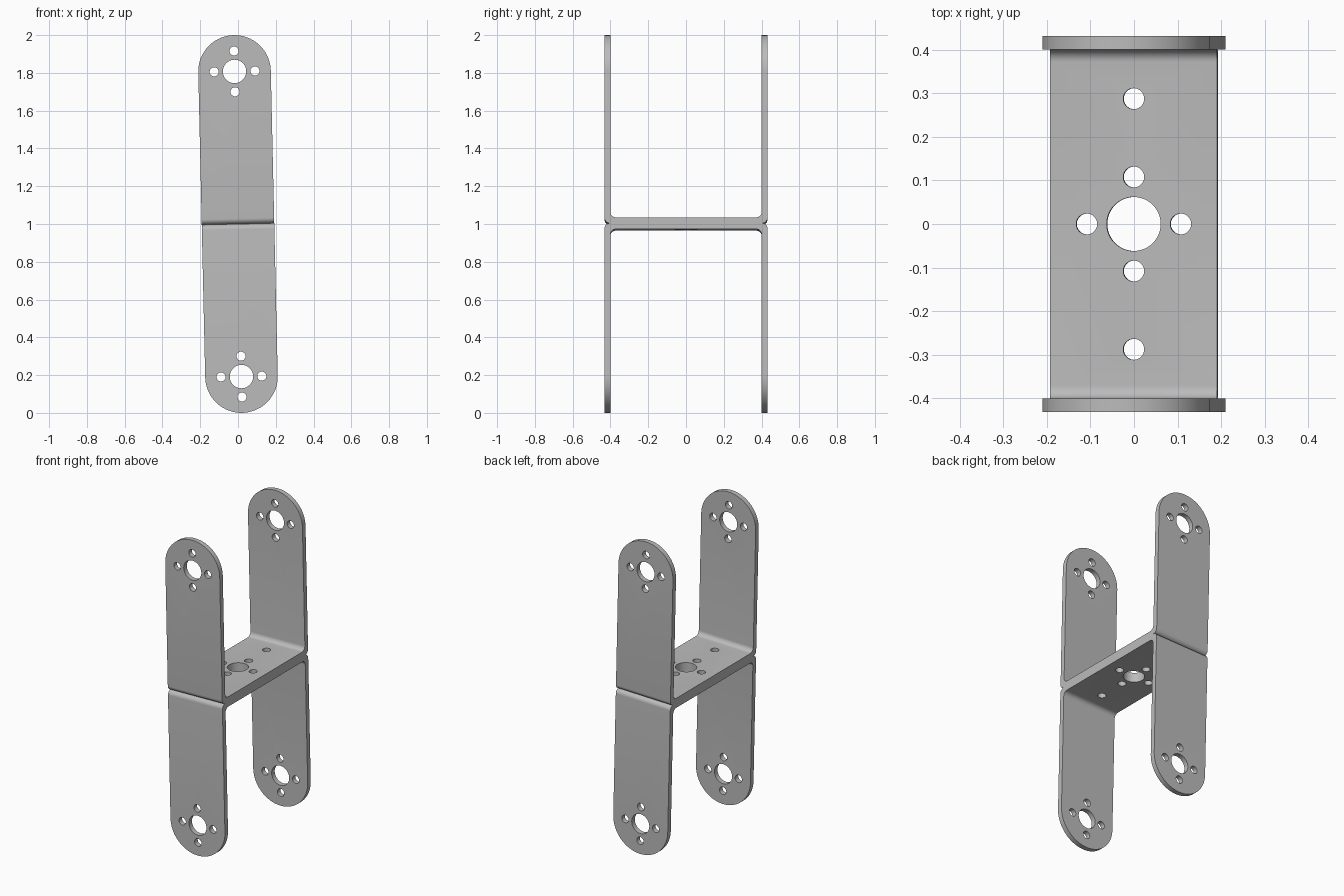
import bpy
import bmesh
from math import sin, cos, pi, radians
from mathutils import Matrix

if "Cube" in bpy.data.objects:
    bpy.data.objects.remove(bpy.data.objects["Cube"])

HALF_W = 0.192            # half width of the strip, also the end radius
HALF_D = 0.432            # outer half depth of the channel
THICK = 0.031             # sheet thickness
BEND = 0.029              # bend radius
ARM_Z = 1.0 - HALF_W      # height of the arm hole centre above the web
TILT = radians(-1.3)

steel = bpy.data.materials.new("brushed grey steel")
steel.use_nodes = True
GREY = (0.5, 0.5, 0.5, 1)
steel.diffuse_color = GREY
steel.node_tree.nodes["Principled BSDF"].inputs["Base Color"].default_value = GREY


def arc(cx, cy, r, start, end, steps):
    """Points along an arc, angles in degrees."""
    angles = [radians(start + (end - start) * i / steps) for i in range(steps + 1)]
    return [(cx + r * cos(a), cy + r * sin(a)) for a in angles]


def prism(name, points, place, depth):
    """Extrude a closed outline; place(u, v, w) maps it into space."""
    bm = bmesh.new()
    face = bm.faces.new([bm.verts.new(place(u, v, -depth)) for u, v in points])
    shift = place(0, 0, depth) - place(0, 0, -depth)
    new = bmesh.ops.extrude_face_region(bm, geom=[face])["geom"]
    bmesh.ops.translate(bm, vec=shift,
                        verts=[g for g in new if isinstance(g, bmesh.types.BMVert)])
    bmesh.ops.recalc_face_normals(bm, faces=bm.faces)
    mesh = bpy.data.meshes.new(name)
    bm.to_mesh(mesh)
    bm.free()
    obj = bpy.data.objects.new(name, mesh)
    bpy.context.collection.objects.link(obj)
    return obj


def along_x(u, v, w):
    return Matrix.Identity(3) @ bpy_vec(w, u, v)


def along_y(u, v, w):
    return bpy_vec(u, w, v)


def along_z(u, v, w):
    return bpy_vec(u, v, w)


def bpy_vec(x, y, z):
    return Matrix.Translation((x, y, z)).to_translation()


def cut(target, cutter, operation):
    """Apply a boolean and drop the cutter."""
    cutter.hide_render = True
    mod = target.modifiers.new("cut", "BOOLEAN")
    mod.operation = operation
    mod.solver = "EXACT"
    mod.object = cutter
    bpy.context.view_layer.objects.active = target
    bpy.ops.object.modifier_apply(modifier=mod.name)
    bpy.data.objects.remove(cutter)


def drill(target, u, v, r, place, depth):
    cut(target, prism("drill", arc(u, v, r, 0, 352.5, 47), place, depth), "DIFFERENCE")


def drill_pattern(target, v, place, depth):
    """Large centre hole with four small holes around it."""
    drill(target, 0, v, 0.062, place, depth)
    for k in range(4):
        a = k * pi / 2
        drill(target, 0.108 * cos(a), v + 0.108 * sin(a), 0.024, place, depth)


# Folded channel: U profile with rounded bends
inner = HALF_D - THICK
outer_c, inner_c = HALF_D - BEND, inner - BEND
right = arc(outer_c, BEND, BEND, -90, 0, 8) + [(HALF_D, 1.1), (inner, 1.1)]
right += arc(inner_c, THICK + BEND, BEND, 0, -90, 8)
profile = right + [(-y, z) for y, z in reversed(right)]
upper = prism("upper_bracket", profile, along_x, 0.3)

# Trim the strip to width and round the arm ends
outline = [(-HALF_W, -0.1), (HALF_W, -0.1)] + arc(0, ARM_Z, HALF_W, 0, 180, 48)
cut(upper, prism("trim", outline, along_y, 0.6), "INTERSECT")

# Holes through both arms and through the web
drill_pattern(upper, ARM_Z, along_y, 0.6)
drill_pattern(upper, 0, along_z, 0.2)
for y in (-0.288, 0.288):
    drill(upper, 0, y, 0.024, along_z, 0.2)

upper.data.materials.clear()
upper.data.materials.append(steel)
for poly in upper.data.polygons:
    poly.material_index = 0

# Second bracket, back to back with the first
lower = bpy.data.objects.new("lower_bracket", upper.data.copy())
bpy.context.collection.objects.link(lower)

for obj, turn in ((upper, 0), (lower, pi)):
    obj.location = (0, 0, 1)
    obj.rotation_euler = (0, TILT + turn, 0)
    bpy.ops.object.select_all(action="DESELECT")
    obj.select_set(True)
    bpy.context.view_layer.objects.active = obj
    bpy.ops.object.shade_smooth_by_angle(angle=radians(30))
